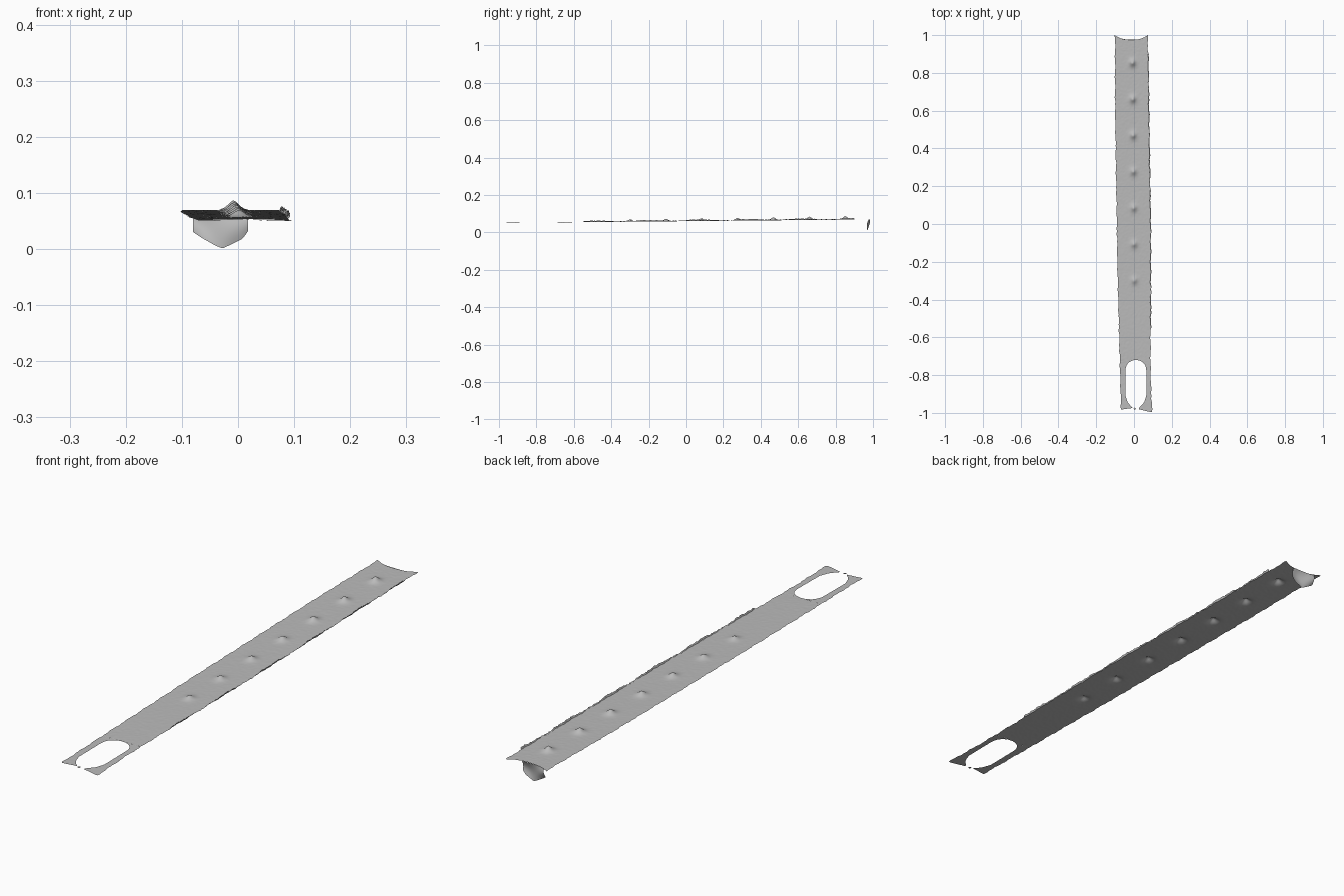
import bpy, bmesh, math, random

random.seed(4)
if "Cube" in bpy.data.objects:
    bpy.data.objects.remove(bpy.data.objects["Cube"], do_unlink=True)

grey = bpy.data.materials.new("plain grey")
grey.use_nodes = True
grey.diffuse_color = (0.5, 0.5, 0.5, 1)
grey.node_tree.nodes["Principled BSDF"].inputs["Base Color"].default_value = (0.5, 0.5, 0.5, 1)

SLOT_END = -0.72
BUMPS = [(0.002 - 0.0017 * i, -0.3 + 0.192 * i, 0.013 + 0.001 * i) for i in range(7)]


def lerp_path(points, t):
    """Piecewise linear value along (t, value) points."""
    for (a, va), (b, vb) in zip(points, points[1:]):
        if t <= b:
            return va + (vb - va) * max(0, t - a) / (b - a)
    return points[-1][1]


def rag(y, k):
    return 0.0015 * math.sin(61 * y + k) + 0.001 * math.sin(173 * y + 2 * k)


def left_edge(y):
    return lerp_path([(-1, -0.068), (-0.7, -0.076), (-0.2, -0.088), (0.6, -0.1), (1, -0.1)], y) + rag(y, 1)


def right_edge(y):
    return lerp_path([(-1, 0.096), (-0.8, 0.088), (0, 0.087), (0.5, 0.079), (1, 0.073)], y) + rag(y, 4)


def height(x, y):
    z = 0.06 + 0.0095 * y
    for bx, by, h in BUMPS:
        d = math.hypot((x - bx) / 0.85, y - by)
        if d < 0.07:
            z += h * math.exp(-((d / 0.017) ** 1.5))
    return z + random.uniform(-0.0004, 0.0004)


def surface(name, rows, cols, point):
    """Grid sheet with point(u, v), u across and v along, both 0 to 1."""
    bm = bmesh.new()
    grid = [[bm.verts.new(point(c / cols, r / rows)) for c in range(cols + 1)] for r in range(rows + 1)]
    for a, b in zip(grid, grid[1:]):
        for c in range(cols):
            bm.faces.new((a[c], a[c + 1], b[c + 1], b[c]))
    bmesh.ops.remove_doubles(bm, verts=bm.verts, dist=0.00002)
    mesh = bpy.data.meshes.new(name)
    bm.to_mesh(mesh)
    bm.free()
    mesh.materials.append(grey)
    mesh.shade_smooth()
    obj = bpy.data.objects.new(name, mesh)
    bpy.context.collection.objects.link(obj)
    return obj


# Main strip with a concave back end
def strip_point(u, v):
    y = SLOT_END + (1 - SLOT_END) * v
    x = left_edge(y) + (right_edge(y) - left_edge(y)) * u
    y -= 0.025 * (1 - abs(2 * u - 1) ** 2.5) * max(0, (v - 0.95) / 0.05)
    return x, y, height(x, y)


surface("strip", 300, 34, strip_point)


# Rails around the long slot, hooked inward at the front
def slot_half_width(y):
    if y > SLOT_END - 0.06:
        t = (y - SLOT_END + 0.06) / 0.06
        return 0.055 * max(0, 1 - t ** 2.4) ** 0.5
    return lerp_path([(-1, 0.014), (-0.972, 0.02), (-0.945, 0.043), (-0.91, 0.055)], y)


def rail_point(side):
    front = -0.982 if side < 0 else -0.995
    def point(u, v):
        y = SLOT_END + (front - SLOT_END) * (1 - v) ** 1.5
        inner = 0.01 + side * slot_half_width(y)
        outer = left_edge(y) if side < 0 else right_edge(y)
        a, b = (outer, inner) if side < 0 else (inner, outer)
        x = a + (b - a) * u
        # front edge of each hook slopes back toward the gap
        near = max(0, 1 - abs(x - 0.01) / 0.075)
        y += 0.018 * near * max(0, (-0.965 - y) / 0.03)
        return x, y, height(x, y)
    return point


for side, name in ((-1, "left_rail"), (1, "right_rail")):
    surface(name, 60, 8, rail_point(side))


# Crumb of material in the front gap
def crumb_point(u, v):
    a, r = 2 * math.pi * u, 0.006 * v
    return 0.004 + r * math.cos(a), -0.978 + r * math.sin(a), 0.051


surface("gap_crumb", 2, 10, crumb_point)


# Low ragged lip standing along the left edge
def lip_point(u, v):
    y = -0.55 + 1.45 * v
    tall = 0.0045 + 0.0025 * math.sin(23 * y) + random.uniform(-0.002, 0.002)
    return right_edge(y) + 0.003 * u, y, 0.06 + 0.0095 * y + u * max(0.0005, tall)


surface("edge_lip", 240, 1, lip_point)


# Torn flap hanging from the back end
def flap_point(u, v):
    x = -0.08 + 0.098 * u
    low = lerp_path([(-0.08, 0.03), (-0.065, 0.02), (-0.04, 0.006), (-0.028, 0.001),
                     (-0.012, 0.008), (0.008, 0.018), (0.018, 0.032)], x)
    top = 0.0695
    y = 0.977 + 0.007 * math.sin(math.pi * v) * math.cos(4 * u) - 0.006 * v
    y += 0.01 * (1 - v) * abs(2 * (x + 0.013) / 0.173) ** 2.5
    return x, y, top + (low - top) * v


flap = surface("back_flap", 14, 24, flap_point)
flap.data.flip_normals()
